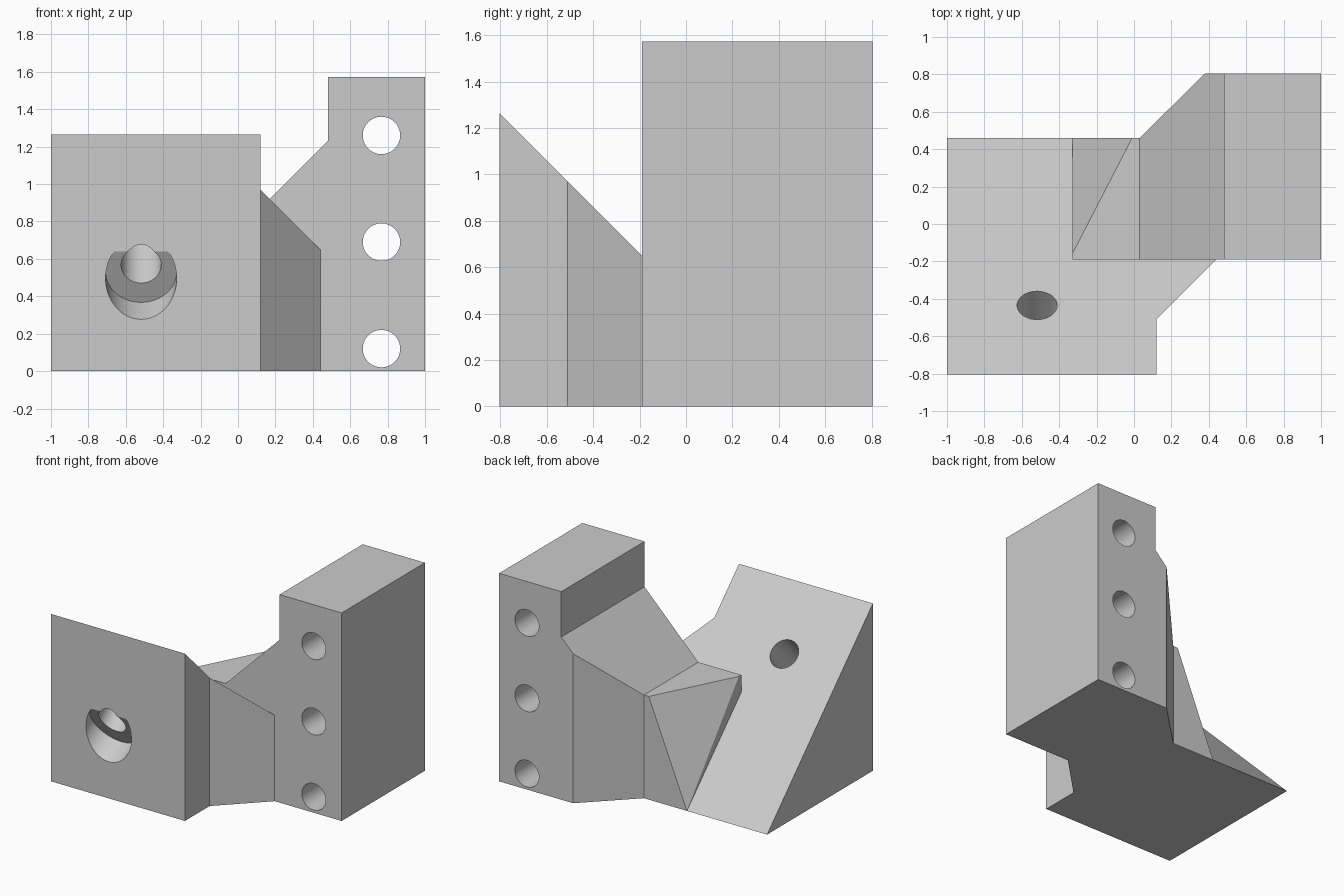
import bpy, bmesh, math
from mathutils import Vector

if "Cube" in bpy.data.objects:
    bpy.data.objects.remove(bpy.data.objects["Cube"], do_unlink=True)

GREY = (0.6, 0.6, 0.6, 1)
grey = bpy.data.materials.new("plain_grey")
grey.use_nodes = True
grey.diffuse_color = GREY
grey.node_tree.nodes["Principled BSDF"].inputs["Base Color"].default_value = GREY


def make(name, bm):
    bmesh.ops.recalc_face_normals(bm, faces=bm.faces[:])
    mesh = bpy.data.meshes.new(name)
    bm.to_mesh(mesh)
    bm.free()
    mesh.materials.append(grey)
    obj = bpy.data.objects.new(name, mesh)
    bpy.context.collection.objects.link(obj)
    return obj


def prism(points, offset):
    """Extrude a closed 3D outline along an offset."""
    bm = bmesh.new()
    face = bm.faces.new([bm.verts.new(p) for p in points])
    grown = bmesh.ops.extrude_face_region(bm, geom=[face], use_keep_orig=True)
    verts = [g for g in grown["geom"] if isinstance(g, bmesh.types.BMVert)]
    bmesh.ops.translate(bm, verts=verts, vec=offset)
    return bm


def rod(start, end, radius):
    """Cylindrical cutter between two points."""
    a, b = Vector(start), Vector(end)
    bm = bmesh.new()
    bmesh.ops.create_cone(bm, cap_ends=True, segments=64, radius1=radius,
                          radius2=radius, depth=(b - a).length)
    bm.transform((b - a).to_track_quat('Z', 'Y').to_matrix().to_4x4())
    bmesh.ops.translate(bm, verts=bm.verts, vec=(a + b) / 2)
    return make("cutter", bm)


def cut(obj, cutters):
    for c in cutters:
        c.hide_render = True
        mod = obj.modifiers.new("cut", 'BOOLEAN')
        mod.operation, mod.solver, mod.object = 'DIFFERENCE', 'EXACT', c
    bpy.context.view_layer.update()
    graph = bpy.context.evaluated_depsgraph_get()
    mesh = bpy.data.meshes.new_from_object(obj.evaluated_get(graph))
    obj.modifiers.clear()
    obj.data = mesh
    for c in cutters:
        bpy.data.objects.remove(c, do_unlink=True)


FRONT, BACK, STEP, RIB = -0.805, 0.805, -0.19, 0.46

# Sloped wedge: footprint with a chamfered corner, sliced at 45 degrees
outline = [(-1, FRONT), (0.12, FRONT), (0.12, -0.51), (0.44, STEP),
           (0.44, 0.6), (-1, 0.6)]
bm = prism([(x, y, 0) for x, y in outline], (0, 0, 1.6))
bmesh.ops.bisect_plane(bm, geom=bm.verts[:] + bm.edges[:] + bm.faces[:],
                       plane_co=(0, RIB, 0), plane_no=(0, 1, 1), clear_outer=True)
bmesh.ops.holes_fill(bm, edges=[e for e in bm.edges if e.is_boundary])
wedge = make("sloped_wedge", bm)

# Slanted bolt hole square to the slope, with a shallower-angled counterbore
bore_x = -0.518
seat = Vector((bore_x, -0.743, 0.532))
inward = Vector((0, math.cos(math.radians(30)), math.sin(math.radians(30))))
cut(wedge, [rod((bore_x, -1, 0.33), (bore_x, -0.2, 1.13), 0.107),
            rod(seat - inward * 0.8, seat, 0.19)])

# Tall mounting block with a chamfered back corner and a sloping shoulder
outline = [(0.03, STEP), (1, STEP), (1, BACK), (0.38, BACK), (0.03, RIB)]
block = make("mounting_block", prism([(x, y, 0) for x, y in outline], (0, 0, 1.573)))
shoulder = [(-0.1, 0.65), (0.48, 1.23), (0.48, 1.8), (-0.1, 1.8)]
cutters = [make("cutter", prism([(x, -1, z) for x, z in shoulder], (0, 2, 0)))]
for z in (0.12, 0.69, 1.26):
    cutters.append(rod((0.767, -1, z), (0.767, 1, z), 0.1))
cut(block, cutters)

# Gusset joining wedge and block, with one corner sliced away
TOP = 0.78
bm = bmesh.new()
for x, y in ((-0.33, STEP), (0.03, STEP), (0.03, RIB), (-0.33, RIB)):
    bm.verts.new((x, y, 0))
for x, y in ((-0.33, STEP), (0.03, STEP), (0.03, RIB), (-0.01, RIB), (-0.33, -0.16)):
    bm.verts.new((x, y, TOP))
bmesh.ops.convex_hull(bm, input=bm.verts[:])
bmesh.ops.dissolve_limit(bm, angle_limit=0.01, verts=bm.verts[:], edges=bm.edges[:])
gusset = make("gusset", bm)

# Smooth bores, sharp edges
bpy.ops.object.select_all(action='DESELECT')
for obj in (wedge, block, gusset):
    obj.select_set(True)
bpy.context.view_layer.objects.active = wedge
bpy.ops.object.shade_smooth_by_angle(angle=math.radians(25))
